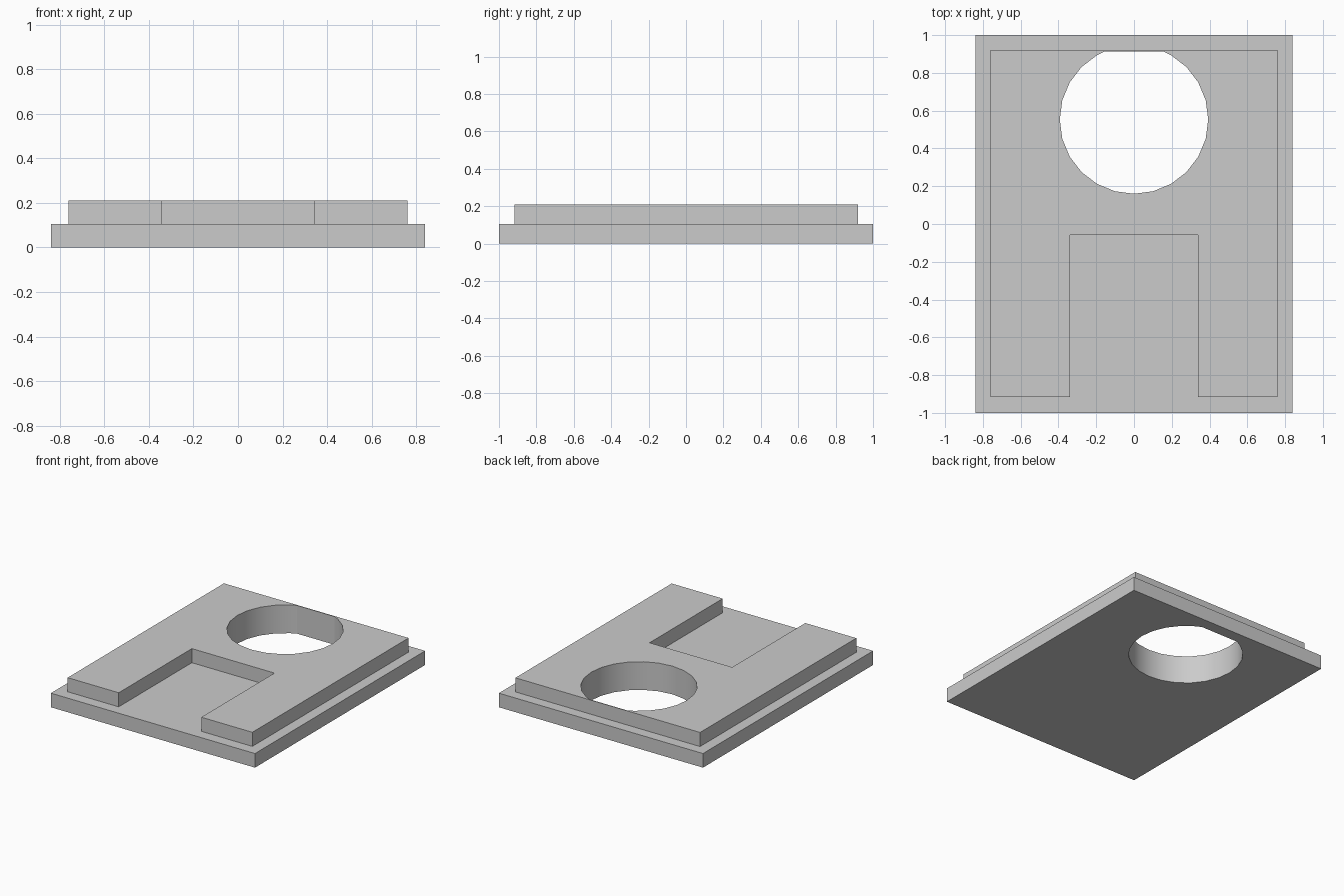
import bpy, bmesh, math
from mathutils import Vector

cube = bpy.data.objects.get("Cube")
if cube:
    bpy.data.objects.remove(cube, do_unlink=True)

grey = bpy.data.materials.new("plain grey")
grey.use_nodes = True
color = (0.6, 0.6, 0.6, 1)
grey.diffuse_color = color
grey.node_tree.nodes["Principled BSDF"].inputs["Base Color"].default_value = color


def plate(name, outline, hole, bottom, height):
    """Fill an outline around a hole and extrude it upwards."""
    bm = bmesh.new()
    for loop in (outline, hole):
        verts = [bm.verts.new((x, y, bottom)) for x, y in loop]
        for i, v in enumerate(verts):
            bm.edges.new((verts[i - 1], v))
    bmesh.ops.triangle_fill(bm, edges=bm.edges[:], use_beauty=True, normal=(0, 0, 1))
    extruded = bmesh.ops.extrude_face_region(bm, geom=bm.faces[:], use_keep_orig=True)
    top = [g for g in extruded["geom"] if isinstance(g, bmesh.types.BMVert)]
    bmesh.ops.translate(bm, verts=top, vec=Vector((0, 0, height)))
    bmesh.ops.recalc_face_normals(bm, faces=bm.faces[:])
    mesh = bpy.data.meshes.new(name)
    bm.to_mesh(mesh)
    bm.free()
    mesh.materials.append(grey)
    obj = bpy.data.objects.new(name, mesh)
    bpy.context.collection.objects.link(obj)
    bpy.ops.object.select_all(action="DESELECT")
    obj.select_set(True)
    bpy.context.view_layer.objects.active = obj
    bpy.ops.object.shade_smooth_by_angle(angle=math.radians(20))
    return obj


# Round opening, flattened just inside the back edge of the upper plate
radius, sides, flat_y = 0.393, 24, 0.914
hole = []
for i in range(sides):
    a = math.tau * i / sides
    x, y = radius * math.cos(a), 0.553 + radius * math.sin(a)
    if y < flat_y:
        hole.append((x, y))
    elif i in (sides // 4 - 1, sides // 4 + 1):
        chord = math.sqrt(radius ** 2 - (flat_y - 0.553) ** 2)
        hole.append((math.copysign(chord, x), flat_y))

# Lower slab
base = [(-0.84, -1), (0.84, -1), (0.84, 1), (-0.84, 1)]
plate("base_slab", base, hole, 0, 0.105)

# Upper plate with a rectangular notch open to the front
half = [(0.34, -0.057), (0.34, -0.917), (0.76, -0.917), (0.76, 0.92)]
upper = half + [(-x, y) for x, y in reversed(half)]
plate("notched_upper_plate", upper, hole, 0.105, 0.105)
